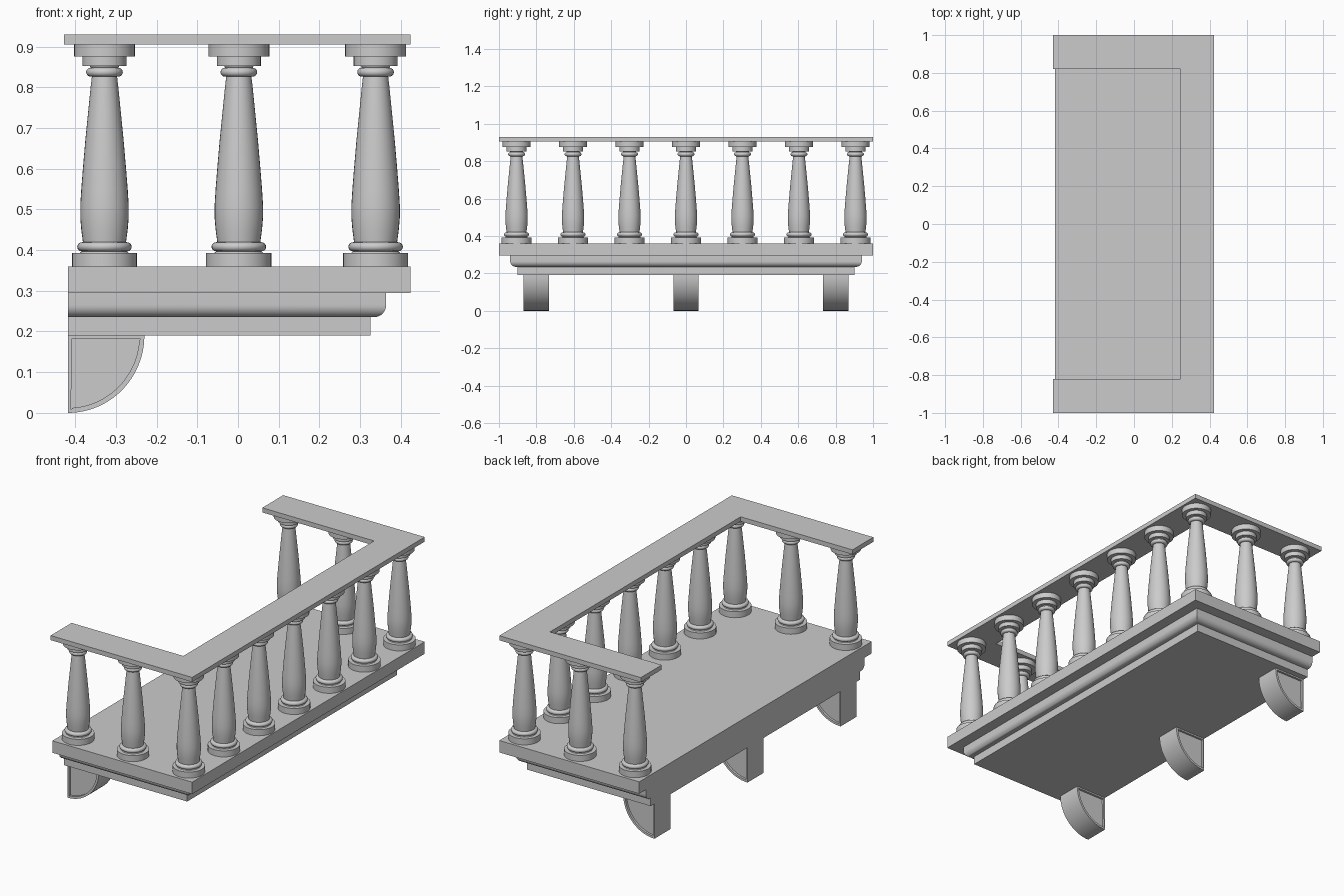
import bpy, bmesh
from math import sin, cos, pi

if "Cube" in bpy.data.objects:
    bpy.data.objects.remove(bpy.data.objects["Cube"])

BACK, FRONT = -0.418, 0.424


def finish(name, bm, smooth=True):
    bmesh.ops.recalc_face_normals(bm, faces=bm.faces)
    mesh = bpy.data.meshes.new(name)
    bm.to_mesh(mesh)
    bm.free()
    obj = bpy.data.objects.new(name, mesh)
    bpy.context.collection.objects.link(obj)
    if smooth:
        bpy.ops.object.select_all(action='DESELECT')
        obj.select_set(True)
        bpy.context.view_layer.objects.active = obj
        bpy.ops.object.shade_smooth_by_angle(angle=0.6)
    return obj


def loft(name, rings):
    """Skin a stack of equal-length closed rings and cap both ends."""
    bm = bmesh.new()
    loops = [[bm.verts.new(p) for p in ring] for ring in rings]
    n = len(loops[0])
    for a, b in zip(loops, loops[1:]):
        for i in range(n):
            j = (i + 1) % n
            bm.faces.new((a[i], a[j], b[j], b[i]))
    bm.faces.new(loops[0])
    bm.faces.new(loops[-1])
    return finish(name, bm)


def slab(name, profile):
    """Stepped slab, flush at the wall; profile is (inset from edge, z)."""
    loft(name, [[(BACK, -1 + d, z), (FRONT - d, -1 + d, z),
                 (FRONT - d, 1 - d, z), (BACK, 1 - d, z)] for d, z in profile])


def arc(cx, cz, rx, rz, steps=8):
    """Half-round bulge from bottom to top, as (radius, z)."""
    return [(cx + rx * cos(t), cz + rz * sin(t))
            for t in (-pi / 2 + pi * k / steps for k in range(steps + 1))]


# Floor: base band, rounded moulding and top plate in one profile
r = 0.03
cove = [(0.06 + r - r * sin(t), 0.265 - r * cos(t))
        for t in (pi / 2 * k / 8 for k in range(9))]
slab("floor", [(0.099, 0.19), (0.099, 0.235)] + cove
     + [(0.06, 0.295), (0, 0.295), (0, 0.36)])

# Baluster: turned profile as (radius, z)
profile = ([(0.08, 0.358), (0.08, 0.393), (0.06, 0.393)]
           + arc(0.056, 0.408, 0.011, 0.011)
           + [(0.053, 0.42), (0.057, 0.45), (0.0595, 0.48), (0.0595, 0.51),
              (0.057, 0.55), (0.053, 0.60), (0.047, 0.67), (0.040, 0.74),
              (0.034, 0.80), (0.031, 0.826)]
           + arc(0.034, 0.837, 0.011, 0.011)
           + [(0.036, 0.852), (0.054, 0.852), (0.054, 0.875),
              (0.075, 0.875), (0.075, 0.907)])
SIDES = 32
rings = [[(q * cos(2 * pi * k / SIDES), q * sin(2 * pi * k / SIDES), z)
          for k in range(SIDES)] for q, z in profile]
first = loft("baluster", rings)

# Front row of seven, then two more along each side
spots = [(0.338, 0.302 * k) for k in range(-3, 4)]
spots += [(x, s * 0.906) for x in (-0.328, 0.002) for s in (-1, 1)]
first.location = (*spots[0], 0)
for x, y in spots[1:]:
    copy = first.copy()
    copy.location = (x, y, 0)
    bpy.context.collection.objects.link(copy)

# U-shaped handrail
u = [(-0.428, -1), (FRONT, -1), (FRONT, 1), (-0.428, 1),
     (-0.428, 0.82), (0.245, 0.82), (0.245, -0.82), (-0.428, -0.82)]
loft("handrail", [[(x, y, z) for x, y in u] for z in (0.905, 0.93)])

# Quarter-round wall brackets with recessed side panels
outline = [(BACK, 0.19)] + [(BACK + 0.188 * sin(t), 0.19 - 0.19 * cos(t))
                            for t in (pi / 2 * k / 24 for k in range(25))]
for yc in (-0.8, 0, 0.8):
    bm = bmesh.new()
    ends = [[bm.verts.new((x, yc + s, z)) for x, z in outline] for s in (-0.068, 0.068)]
    n = len(outline)
    for i in range(n):
        j = (i + 1) % n
        bm.faces.new((ends[0][i], ends[0][j], ends[1][j], ends[1][i]))
    sides = [bm.faces.new(e) for e in ends]
    bmesh.ops.recalc_face_normals(bm, faces=bm.faces)
    bmesh.ops.inset_individual(bm, faces=sides, thickness=0.012, depth=0)
    for f in sides:
        step = 0.012 if f.calc_center_median().y < yc else -0.012
        res = bmesh.ops.extrude_discrete_faces(bm, faces=[f])
        new = res["faces"][0]
        bmesh.ops.translate(bm, verts=new.verts, vec=(0, step, 0))
    finish("bracket", bm)
